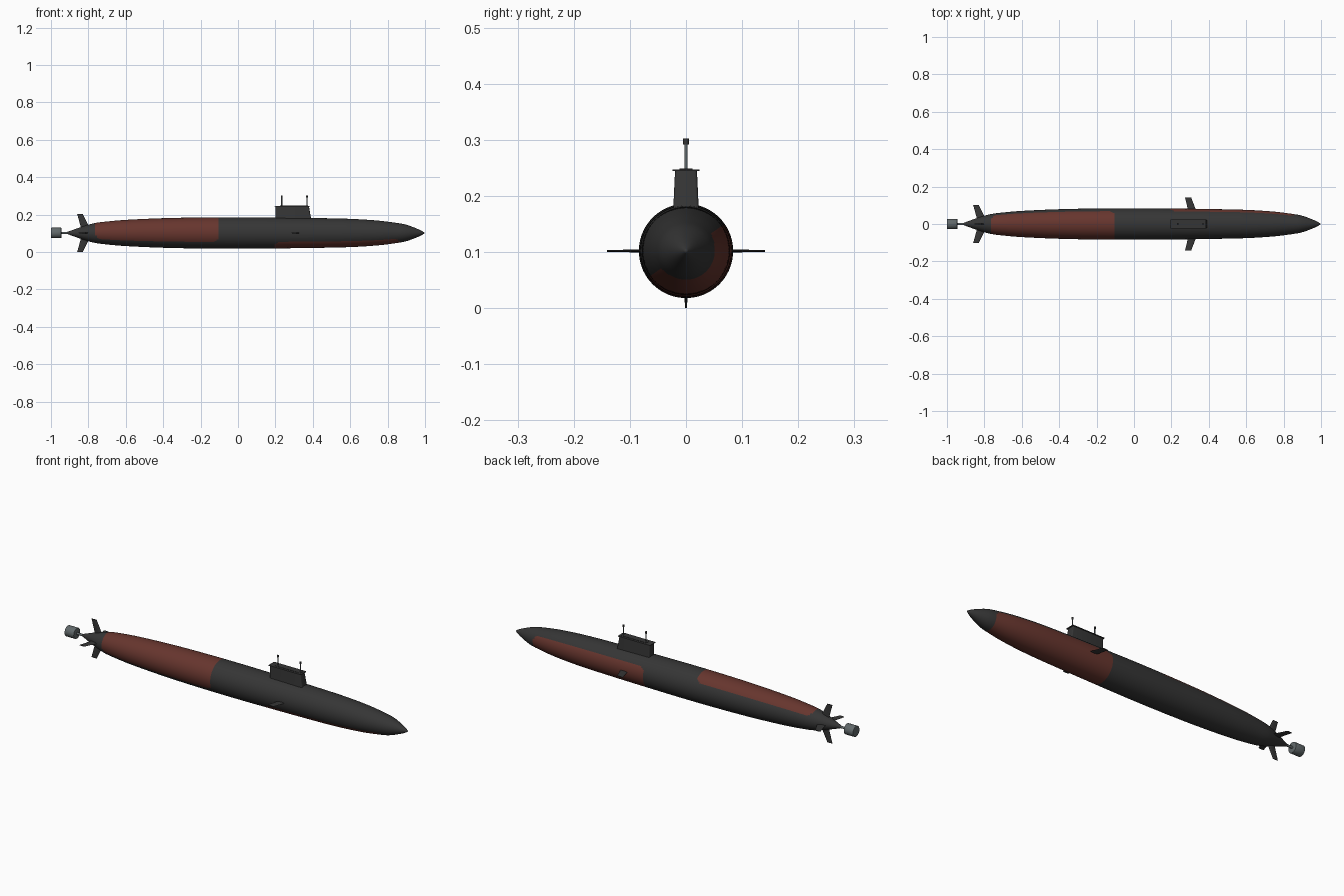
import bpy, bmesh, math
from mathutils import Vector, Matrix

if "Cube" in bpy.data.objects:
    bpy.data.objects.remove(bpy.data.objects["Cube"])

AXIS_Z = 0.102


def material(name, rgb):
    m = bpy.data.materials.new(name)
    m.diffuse_color = (*rgb, 1)
    m.use_nodes = True
    m.node_tree.nodes["Principled BSDF"].inputs["Base Color"].default_value = m.diffuse_color
    return m


BLACK = material("hull_black", (0.036, 0.036, 0.036))
RED = material("hull_red", (0.135, 0.036, 0.027))
GREY = material("metal_grey", (0.12, 0.14, 0.145))


def finish(name, bm, mats, angle=30):
    bmesh.ops.recalc_face_normals(bm, faces=bm.faces[:])
    me = bpy.data.meshes.new(name)
    bm.to_mesh(me)
    bm.free()
    for m in mats:
        me.materials.append(m)
    ob = bpy.data.objects.new(name, me)
    bpy.context.collection.objects.link(ob)
    bpy.ops.object.select_all(action='DESELECT')
    ob.select_set(True)
    bpy.context.view_layer.objects.active = ob
    bpy.ops.object.shade_smooth_by_angle(angle=math.radians(angle))
    return ob


def bridge(bm, a, b):
    n = len(a)
    return [bm.faces.new((a[i], a[(i + 1) % n], b[(i + 1) % n], b[i])) for i in range(n)]


def loft(name, loops, mat, angle=30):
    """Closed solid through a list of point loops."""
    bm = bmesh.new()
    rings = [[bm.verts.new(p) for p in loop] for loop in loops]
    for a, b in zip(rings, rings[1:]):
        bridge(bm, a, b)
    bm.faces.new(rings[0])
    bm.faces.new(rings[-1])
    return finish(name, bm, [mat], angle)


# hull: revolved profile (x, radius)
PROFILE = [(-0.93, 0.002), (-0.915, 0.005), (-0.87, 0.021), (-0.82, 0.038), (-0.765, 0.053),
           (-0.7, 0.0615), (-0.6, 0.07), (-0.4, 0.079), (-0.2, 0.083), (0, 0.084), (0.2, 0.0825),
           (0.4, 0.080), (0.6, 0.0755), (0.75, 0.066), (0.86, 0.052), (0.9, 0.044),
           (0.95, 0.026), (0.985, 0.010), (1.0, 0.0)]


def radius(x):
    k = max(i for i in range(len(PROFILE) - 1) if PROFILE[i][0] <= x + 1e-9)

    def slope(i):
        a, b = PROFILE[max(i - 1, 0)], PROFILE[min(i + 1, len(PROFILE) - 1)]
        return (b[1] - a[1]) / (b[0] - a[0])
    (x0, r0), (x1, r1) = PROFILE[k], PROFILE[k + 1]
    h = x1 - x0
    t = (x - x0) / h
    return ((2*t**3 - 3*t*t + 1) * r0 + (t**3 - 2*t*t + t) * h * slope(k)
            + (3*t*t - 2*t**3) * r1 + (t**3 - t*t) * h * slope(k + 1))


SEGS = 72
SEAM = math.radians(35)      # tilted plane that divides the two red patches
CORNER = 0.035


def is_red(x, ang):
    upper = math.sin(ang - SEAM) > 0
    lo, hi = (-0.765, -0.105) if upper else (0.195, 0.865)
    if not lo < x < hi:
        return False
    dx = min(x - lo, hi - x)
    da = radius(x) * math.asin(min(1, abs(math.sin(ang - SEAM))))
    return dx > CORNER or da > CORNER or math.hypot(CORNER - dx, CORNER - da) < CORNER


bm = bmesh.new()
xs = [-0.915 + 0.01 * i for i in range(191)] + [0.994]
rings = []
for x in xs:
    r = radius(x)
    rings.append([bm.verts.new((x, r * math.cos(2 * math.pi * i / SEGS),
                                AXIS_Z + r * math.sin(2 * math.pi * i / SEGS))) for i in range(SEGS)])
for a, b in zip(rings, rings[1:]):
    for f in bridge(bm, a, b):
        c = f.calc_center_median()
        f.material_index = int(is_red(c.x, math.atan2(c.z - AXIS_Z, c.y)))
bm.faces.new(rings[0])
nose = bm.verts.new((1.0, 0, AXIS_Z))
for i in range(SEGS):
    bm.faces.new((rings[-1][i], rings[-1][(i + 1) % SEGS], nose))
finish("hull", bm, [BLACK, RED])


# sail (conning tower)
def rounded_rect(x0, x1, hw, z, r, n=4):
    pts = []
    for k, (cx, cy) in enumerate([(x1 - r, hw - r), (x0 + r, hw - r),
                                  (x0 + r, r - hw), (x1 - r, r - hw)]):
        for i in range(n + 1):
            a = math.pi / 2 * (k + i / n)
            pts.append((cx + r * math.cos(a), cy + r * math.sin(a), z))
    return pts


loft("sail", [rounded_rect(0.2, 0.394, 0.0235, 0.16, 0.005),
              rounded_rect(0.2, 0.379, 0.0195, 0.246, 0.005)], BLACK)
loft("sail_lip", [rounded_rect(0.195, 0.385, 0.024, z, 0.003) for z in (0.2445, 0.2475)], BLACK)
loft("sail_deck", [rounded_rect(0.225, 0.375, 0.012, z, 0.002) for z in (0.246, 0.249)], BLACK)


# masts, shaft and propulsor
def cylinder(name, start, end, r, mat, bevel=0, segs=24):
    a, b = Vector(start), Vector(end)
    d = b - a
    rot = Vector((0, 0, 1)).rotation_difference(d).to_matrix().to_4x4()
    bm = bmesh.new()
    bmesh.ops.create_cone(bm, cap_ends=True, segments=segs, radius1=r, radius2=r, depth=d.length,
                          matrix=Matrix.Translation((a + b) / 2) @ rot)
    if bevel:
        rims = [e for e in bm.edges if any(len(f.verts) > 4 for f in e.link_faces)]
        bmesh.ops.bevel(bm, geom=rims, offset=bevel, segments=2, affect='EDGES', profile=0.5)
    return finish(name, bm, [mat], 40)


for name, x in (("aft", 0.234), ("fore", 0.368)):
    cylinder(name + "_mast", (x, 0, 0.24), (x, 0, 0.294), 0.0028, GREY, segs=16)
    cylinder(name + "_mast_head", (x, 0, 0.292), (x, 0, 0.302), 0.005, BLACK, segs=16)

cylinder("propeller_shaft", (-0.96, 0, AXIS_Z), (-0.89, 0, AXIS_Z), 0.006, GREY)
cylinder("propulsor", (-1.0, 0, AXIS_Z), (-0.945, 0, AXIS_Z), 0.028, GREY, bevel=0.002, segs=32)


# fins: thin lens section swept outward in a given direction
def fin(name, out, root, tip):
    side = Vector((1, 0, 0)).cross(out)
    loops = []
    for x0, x1, dist, t in (root, tip):
        base = Vector((0, 0, AXIS_Z)) + out * dist
        loops.append([base + Vector((x0 + (x1 - x0) * u, 0, 0)) + side * (t * s)
                      for u, s in ((0, 0.15), (0.35, 0.8), (0.65, 1), (0.9, 0.6), (1, 0),
                                   (0.9, -0.6), (0.65, -1), (0.35, -0.8), (0, -0.15))])
    return loft(name, loops, BLACK)


for name, out in (("upper_rudder", (0, 0, 1)), ("lower_rudder", (0, 0, -1)),
                  ("left_stern_plane", (0, 1, 0)), ("right_stern_plane", (0, -1, 0))):
    fin(name, Vector(out), (-0.835, -0.785, 0.012, 0.004), (-0.86, -0.83, 0.102, 0.002))
for name, s in (("left_bow_plane", 1), ("right_bow_plane", -1)):
    fin(name, Vector((0, s, 0)), (0.29, 0.333, 0.07, 0.003), (0.273, 0.306, 0.141, 0.0015))
